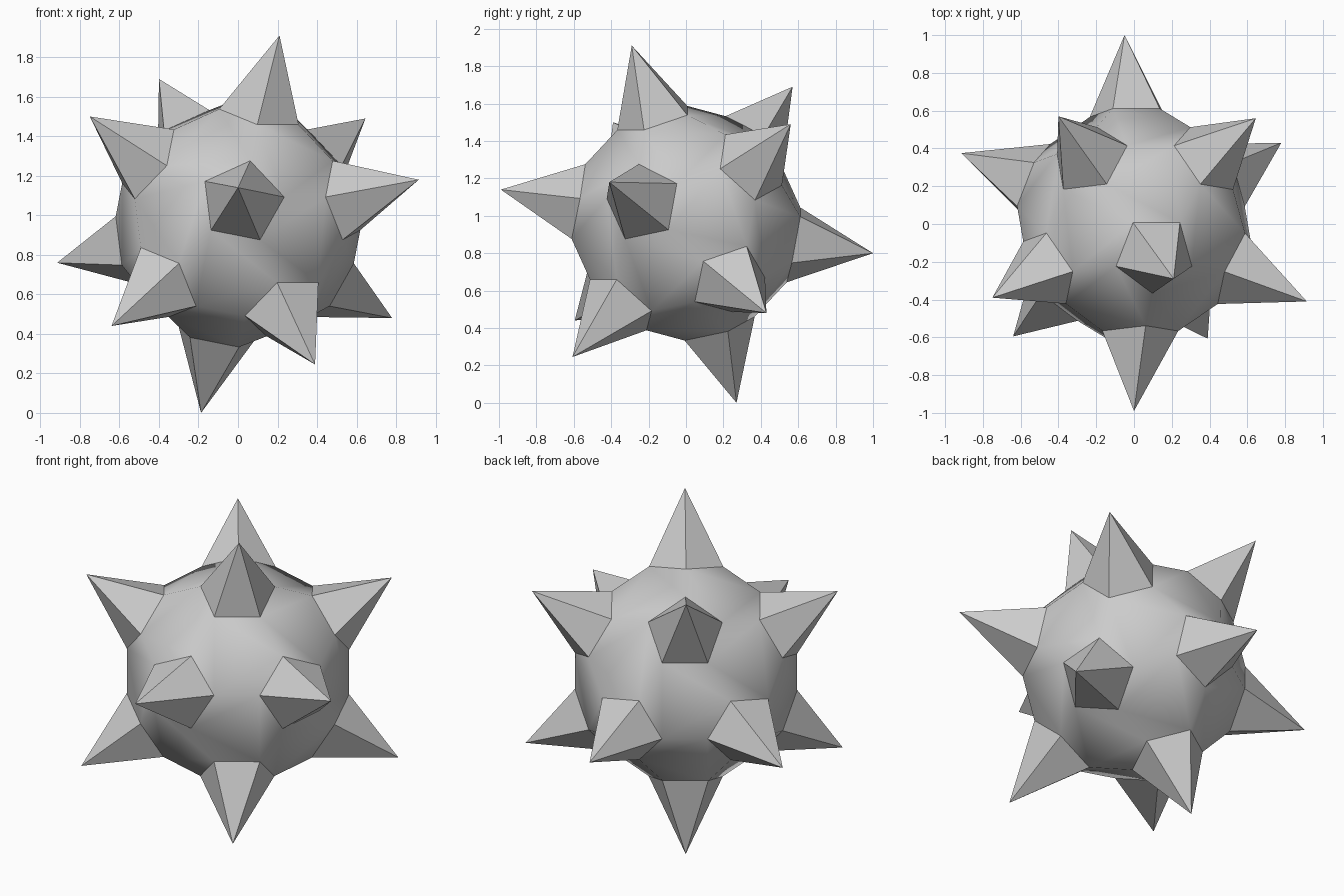
import bpy, bmesh
from mathutils import Vector, Matrix

if "Cube" in bpy.data.objects:
    bpy.data.objects.remove(bpy.data.objects["Cube"])

CENTRE = Vector((0, 0, 0.96))
BODY_RADIUS = 0.722      # icosahedron radius before its corners are cut

# Spike tips, slightly uneven around the ball
TIPS = [Vector(t) - CENTRE for t in (
    (0.21, -0.29, 1.91), (-0.05, 1.0, 0.80), (0.0, -0.99, 1.14),
    (-0.915, 0.375, 0.76), (0.915, -0.41, 1.18), (-0.40, 0.57, 1.69),
    (0.645, 0.56, 1.49), (-0.75, -0.39, 1.50), (0.78, 0.43, 0.48),
    (-0.64, -0.595, 0.44), (0.39, -0.607, 0.245), (-0.187, 0.27, 0.0))]


def axis(tip):
    """Average a tip with its five neighbours to get a steady spike axis."""
    near = [t for t in TIPS if t.angle(tip) < 1.4]
    return sum(near, Vector()).normalized()


def frame(a, b):
    """Orthonormal frame symmetric in the two given directions."""
    u = (a + b).normalized()
    v = (a - b).normalized()
    return Matrix((u, v, u.cross(v))).transposed()


# Ball: icosahedron turned to the spike axes, corners cut into pentagons
bm = bmesh.new()
bmesh.ops.create_icosphere(bm, subdivisions=1, radius=BODY_RADIUS)
bm.verts.ensure_lookup_table()
first = bm.verts[0]
second = first.link_edges[0].other_vert(first)
turn = frame(axis(TIPS[0]), axis(TIPS[2])) @ \
    frame(first.co.normalized(), second.co.normalized()).transposed()
bmesh.ops.transform(bm, matrix=turn.to_4x4(), verts=bm.verts)
bmesh.ops.bevel(bm, geom=bm.verts[:], offset=100 / 3, offset_type='PERCENT',
                segments=1, profile=0.5, affect='VERTICES')
for f in bm.faces:
    f.smooth = True

# Spikes: each pentagon raised to its tip, flat sided
pentagons = [f for f in bm.faces if len(f.verts) == 5]
for f in pentagons:
    f.smooth = False
spikes = bmesh.ops.poke(bm, faces=pentagons)
for v in spikes["verts"]:
    v.co = min(TIPS, key=lambda t: t.angle(v.co))
for f in spikes["faces"]:
    f.smooth = False

bmesh.ops.recalc_face_normals(bm, faces=bm.faces)
bmesh.ops.translate(bm, vec=CENTRE, verts=bm.verts)
mesh = bpy.data.meshes.new("spiked_ball")
bm.to_mesh(mesh)
bm.free()
ball = bpy.data.objects.new("spiked_ball", mesh)
bpy.context.collection.objects.link(ball)
